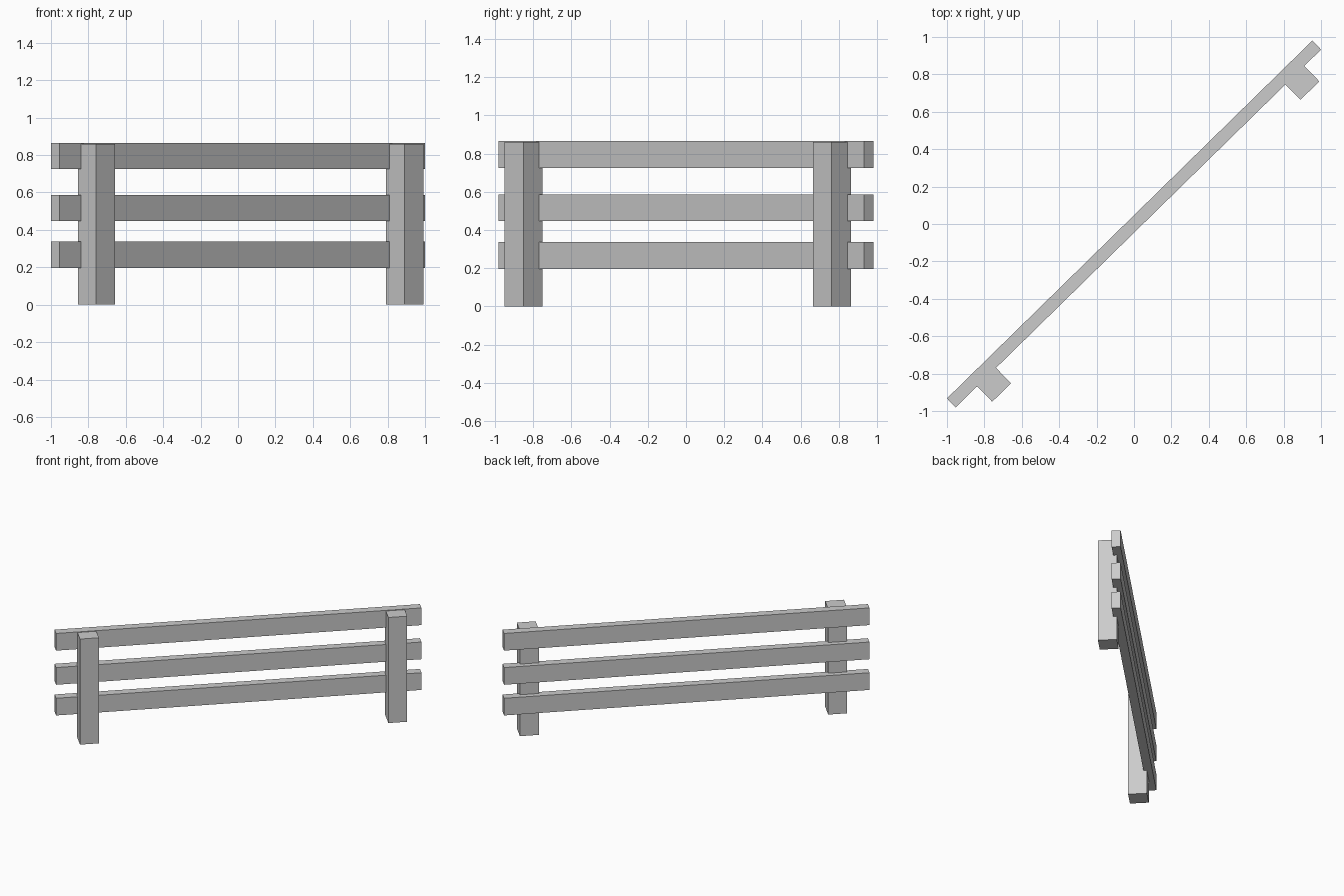
import bpy, math
from mathutils import Matrix

if "Cube" in bpy.data.objects:
    bpy.data.objects.remove(bpy.data.objects["Cube"])

ANGLE = math.radians(44.4)
TURN = Matrix.Rotation(ANGLE, 4, 'Z')  # fence runs diagonally across the plan


def box(name, centre, size):
    """Box given in fence coordinates: x along the rails, -y towards the posts."""
    bpy.ops.mesh.primitive_cube_add(size=1)
    ob = bpy.context.object
    ob.name = name
    ob.data.transform(Matrix.Diagonal((*size, 1)))
    ob.matrix_world = TURN @ Matrix.Translation(centre)
    return ob


# Horizontal rails
for label, z in (("lower", 0.267), ("middle", 0.517), ("upper", 0.795)):
    box(f"{label}_rail", (0, 0, z), (2.734, 0.067, 0.14))

# Square posts, let slightly into the rails
POST_H = 0.86
for label, x in (("left", -1.136), ("right", 1.171)):
    box(f"{label}_post", (x, -0.078, POST_H / 2), (0.141, 0.141, POST_H))
